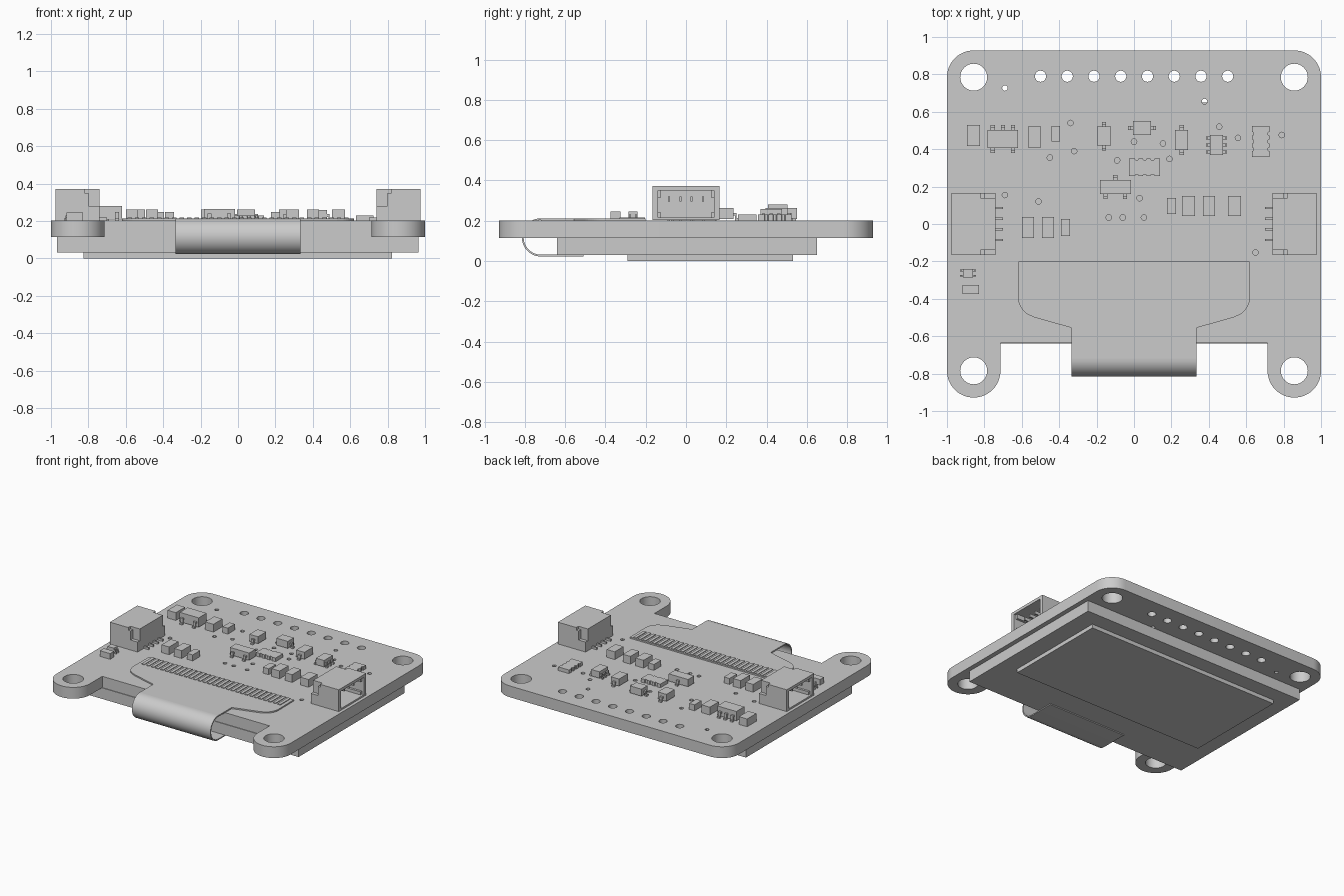
import bpy, bmesh, math
from mathutils import Vector

if "Cube" in bpy.data.objects:
    bpy.data.objects.remove(bpy.data.objects["Cube"])

grey = bpy.data.materials.new("plain grey")
grey.use_nodes = True
COLOR = (0.6, 0.6, 0.6, 1)
grey.diffuse_color = COLOR
grey.node_tree.nodes["Principled BSDF"].inputs["Base Color"].default_value = COLOR

TOP = 0.202       # upper face of the board
BOTTOM = 0.115    # lower face of the board


def finish(name, mesh, smooth=False):
    ob = bpy.data.objects.new(name, mesh)
    bpy.context.scene.collection.objects.link(ob)
    mesh.materials.clear()
    mesh.materials.append(grey)
    if smooth:
        bpy.ops.object.select_all(action='DESELECT')
        ob.select_set(True)
        bpy.context.view_layer.objects.active = ob
        bpy.ops.object.shade_smooth_by_angle(angle=math.radians(30))
    return ob


def boxes(name, items):
    """One object from (x0, x1, y0, y1, z0, z1) boxes."""
    bm = bmesh.new()
    for x0, x1, y0, y1, z0, z1 in items:
        x0, x1 = sorted((x0, x1))
        y0, y1 = sorted((y0, y1))
        verts = bmesh.ops.create_cube(bm, size=1)["verts"]
        for v in verts:
            v.co = ((x0 + x1) / 2 + v.co.x * (x1 - x0),
                    (y0 + y1) / 2 + v.co.y * (y1 - y0),
                    (z0 + z1) / 2 + v.co.z * (z1 - z0))
    me = bpy.data.meshes.new(name)
    bm.to_mesh(me)
    bm.free()
    return finish(name, me)


def prism(name, points, vec, smooth=False):
    """Polygon extruded along a vector."""
    bm = bmesh.new()
    face = bm.faces.new([bm.verts.new(p) for p in points])
    ext = bmesh.ops.extrude_face_region(bm, geom=[face])["geom"]
    bmesh.ops.translate(bm, vec=Vector(vec), verts=[g for g in ext if isinstance(g, bmesh.types.BMVert)])
    bmesh.ops.recalc_face_normals(bm, faces=bm.faces)
    me = bpy.data.meshes.new(name)
    bm.to_mesh(me)
    bm.free()
    return finish(name, me, smooth)


def arc(cx, cy, r, a0, a1, n=12):
    return [(cx + r * math.cos(math.radians(a0 + (a1 - a0) * i / n)),
             cy + r * math.sin(math.radians(a0 + (a1 - a0) * i / n))) for i in range(n + 1)]


def holed_plate(name, loops, z0, z1):
    """Filled outline with holes, given thickness."""
    cu = bpy.data.curves.new(name, 'CURVE')
    cu.dimensions = '2D'
    cu.fill_mode = 'BOTH'
    cu.extrude = (z1 - z0) / 2
    for loop in loops:
        sp = cu.splines.new('POLY')
        sp.points.add(len(loop) - 1)
        for p, (x, y) in zip(sp.points, loop):
            p.co = (x, y, 0, 1)
        sp.use_cyclic_u = True
    tmp = bpy.data.objects.new(name + "_curve", cu)
    bpy.context.scene.collection.objects.link(tmp)
    bpy.context.view_layer.update()
    me = bpy.data.meshes.new_from_object(tmp.evaluated_get(bpy.context.evaluated_depsgraph_get()))
    bpy.data.objects.remove(tmp)
    bm = bmesh.new()
    bm.from_mesh(me)
    bmesh.ops.remove_doubles(bm, verts=bm.verts, dist=1e-5)
    bmesh.ops.translate(bm, vec=Vector((0, 0, (z0 + z1) / 2)), verts=bm.verts)
    bmesh.ops.recalc_face_normals(bm, faces=bm.faces)
    bm.to_mesh(me)
    bm.free()
    return finish(name, me, True)


# Circuit board with mounting ears, header holes and vias
HX, HY, R = 0.857, 0.785, 0.143
outline = (arc(HX, HY, R, 0, 90) + arc(-HX, HY, R, 90, 180)
           + arc(-HX, -HY, R, 180, 360, 24) + [(-HX + R, -0.635), (HX - R, -0.635)]
           + arc(HX, -HY, R, 180, 360, 24))


def circle(x, y, r, n):
    return arc(x, y, r, 0, 360, n)[:-1]


holes = [circle(sx * HX, sy * HY, 0.072, 32) for sx in (-1, 1) for sy in (-1, 1)]
holes += [circle(-0.5 + i * 0.143, 0.79, 0.03, 20) for i in range(8)]
vias = [(-0.34, 0.54), (-0.45, 0.355), (-0.32, 0.39), (-0.09, 0.34), (0, 0.44), (0.155, 0.43),
        (0.19, 0.348), (0.455, 0.52), (0.556, 0.46), (0.79, 0.476), (0.377, 0.655), (-0.51, 0.12),
        (-0.135, 0.035), (-0.06, 0.035), (0.053, 0.035), (0.03, 0.138), (-0.69, 0.155),
        (0.65, -0.152), (-0.69, 0.727)]
holes += [circle(x, y, 0.015, 12) for x, y in vias]
holed_plate("circuit_board", [outline] + holes, BOTTOM, TOP)

# Display panel under the board
boxes("display_glass", [(-0.967, 0.965, -0.64, 0.65, 0.03, BOTTOM)])
boxes("display_window", [(-0.827, 0.824, -0.29, 0.53, 0.0, 0.03)])

# Flat cable: wide pad on the board, then a strip folded under the display
half = [(0.335, -0.72), (0.335, -0.555), (0.53, -0.5)] + arc(0.51, -0.39, 0.11, -60, 0, 8) + [(0.618, -0.2)]
pad = half + [(-x, y) for x, y in reversed(half)]
prism("cable_pad", [(x, y, TOP) for x, y in pad], (0, 0, 0.01))
bend_out = arc(-0.72, 0.117, 0.095, 90, 270, 24) + [(-0.51, 0.022)]
bend_in = arc(-0.72, 0.117, 0.086, 90, 270, 24) + [(-0.51, 0.031)]
prism("cable_fold", [(-0.335, y, z) for y, z in bend_out + bend_in[::-1]], (0.67, 0, 0), True)
boxes("cable_contacts", [(-0.592 + i * 0.04, -0.568 + i * 0.04, -0.33, -0.203, 0.21, 0.217) for i in range(30)])

# Side connectors, opening outward
for s, side in ((1, "left"), (-1, "right")):
    B, T = 0.203, 0.371
    shell = [(0.76, 0.977, -0.14, 0.14, B, 0.216),     # floor
             (0.74, 0.977, -0.14, 0.14, 0.349, T),     # roof
             (0.74, 0.80, -0.14, 0.14, B, 0.349)]      # back wall
    for t in (-1, 1):
        shell += [(0.82, 0.977, t * 0.14, t * 0.167, B, T),
                  (0.80, 0.82, t * 0.14, t * 0.167, B, 0.35),
                  (0.74, 0.80, t * 0.14, t * 0.167, B, 0.28),
                  (0.80, 0.96, t * 0.123, t * 0.14, 0.216, 0.24),
                  (0.80, 0.96, t * 0.123, t * 0.14, 0.315, 0.349)]
    boxes(side + "_connector", [(s * a, s * b, *rest) for a, b, *rest in shell])
    pins = []
    for y in (-0.085, -0.028, 0.028, 0.085):
        pins += [(s * 0.80, s * 0.93, y - 0.005, y + 0.005, 0.295, 0.32),
                 (s * 0.70, s * 0.745, y - 0.006, y + 0.006, TOP, 0.218)]
    boxes(side + "_connector_pins", pins)

# Plain chip capacitors and resistors: x0, x1, y0, y1, height
chips = [(-0.893, -0.823, 0.417, 0.53, 0.262), (-0.567, -0.497, 0.41, 0.52, 0.262),
         (-0.44, -0.395, 0.44, 0.525, 0.248), (0.176, 0.225, 0.053, 0.14, 0.248),
         (0.257, 0.326, 0.043, 0.15, 0.262), (0.37, 0.433, 0.043, 0.15, 0.262),
         (0.503, 0.572, 0.043, 0.15, 0.262), (-0.6, -0.535, -0.075, 0.037, 0.262),
         (-0.492, -0.428, -0.075, 0.037, 0.262), (-0.39, -0.342, -0.064, 0.027, 0.248),
         (-0.916, -0.83, -0.374, -0.326, 0.246)]
for i, (x0, x1, y0, y1, h) in enumerate(chips):
    boxes(f"chip_part_{i + 1}", [(x0, x1, y0, y1, TOP, h)])


def package(name, x0, x1, y0, y1, h, up=(), down=(), sides=(), reach=0.026, w=0.011):
    """Body with bent leads; up/down list lead x, sides lists lead y."""
    mid = (TOP + h) / 2
    items = [(x0, x1, y0, y1, TOP + 0.006, h)]
    for xs, y, d in ((up, y1, 1), (down, y0, -1)):
        for x in xs:
            items += [(x - w, x + w, y - d * 0.005, y + d * reach * 0.5, mid - 0.008, mid + 0.006),
                      (x - w, x + w, y + d * reach * 0.3, y + d * reach * 0.6, TOP, mid + 0.006),
                      (x - w, x + w, y + d * reach * 0.3, y + d * reach, TOP, TOP + 0.012)]
    for y in sides:
        for x, d in ((x0, -1), (x1, 1)):
            items += [(x - d * 0.005, x + d * reach * 0.5, y - w, y + w, mid - 0.008, mid + 0.006),
                      (x + d * reach * 0.3, x + d * reach * 0.6, y - w, y + w, TOP, mid + 0.006),
                      (x + d * reach * 0.3, x + d * reach, y - w, y + w, TOP, TOP + 0.012)]
    boxes(name, items)


# Leaded packages
package("regulator", -0.782, -0.62, 0.406, 0.503, 0.28, (-0.755, -0.7, -0.647), (-0.755, -0.647))
package("transistor", -0.182, -0.017, 0.16, 0.235, 0.264, (-0.1,), (-0.153, -0.048))
package("diode_1", -0.197, -0.123, 0.42, 0.52, 0.262, (-0.16,), (-0.16,))
package("diode_2", -0.005, 0.091, 0.476, 0.55, 0.262, sides=(0.513,))
package("diode_3", 0.22, 0.29, 0.395, 0.503, 0.262, (0.255,), (0.255,))
package("dual_transistor", 0.406, 0.476, 0.37, 0.476, 0.258, sides=(0.385, 0.423, 0.46), reach=0.022, w=0.008)
package("small_diode", -0.914, -0.86, -0.285, -0.24, 0.246, sides=(-0.277, -0.248), reach=0.016, w=0.005)

# Resistor arrays with scalloped long edges
for name, cx, cy, vertical in (("resistor_array_1", 0.678, 0.441, True), ("resistor_array_2", 0.057, 0.303, False)):
    L, W = 0.083, 0.046
    edge = [(-L, W)]
    for k in (-1, 0, 1):
        edge += [(k * 0.042 + dx, W - dy) for dx, dy in ((-0.01, 0), (-0.006, 0.008), (0.006, 0.008), (0.01, 0))]
    edge.append((L, W))
    pts = edge + [(-a, -b) for a, b in edge]
    pts = [(b, a) if vertical else (a, b) for a, b in pts]
    prism(name, [(cx + a, cy + b, TOP) for a, b in pts], (0, 0, 0.028))
